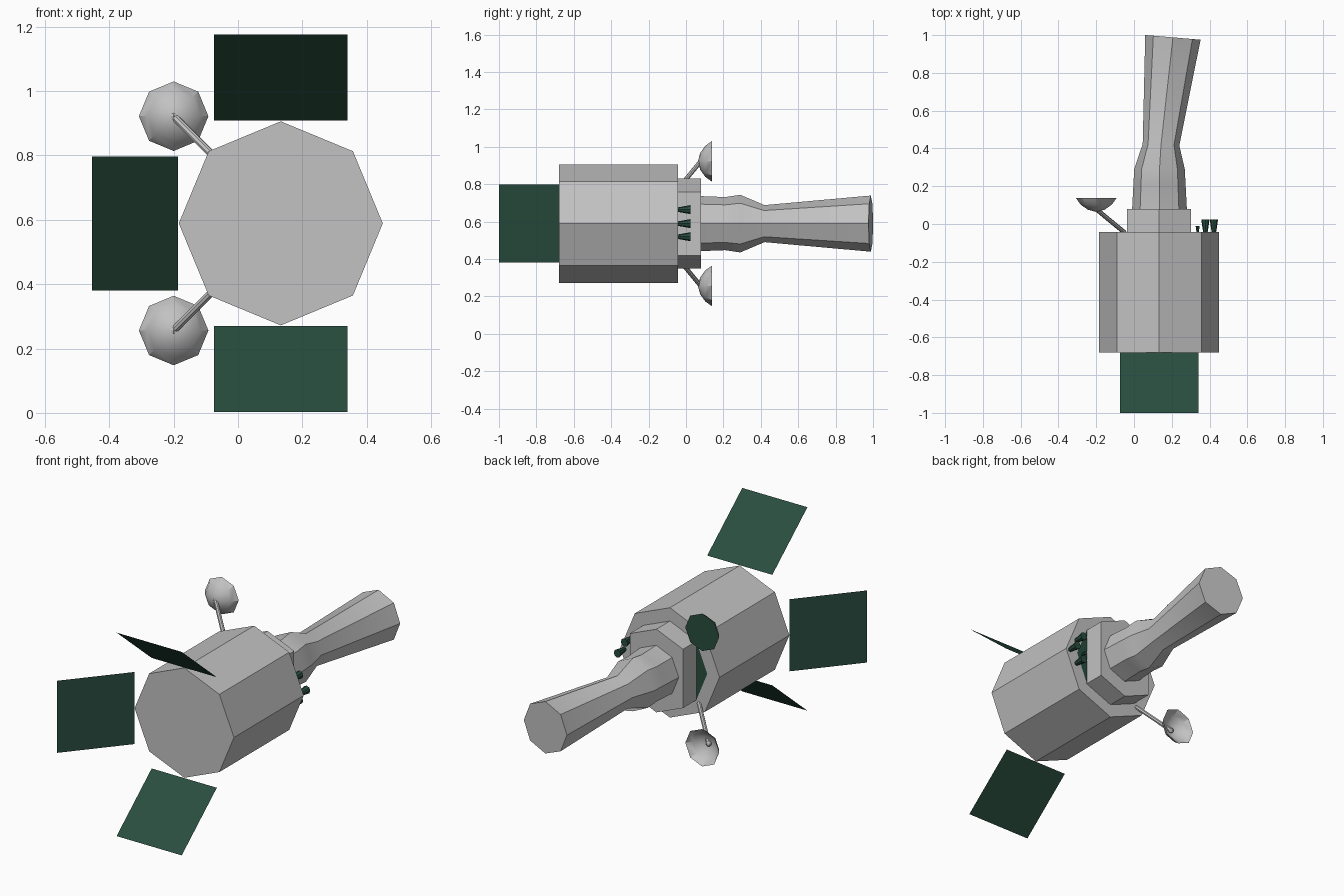
import bpy, bmesh, math
from mathutils import Vector

if "Cube" in bpy.data.objects:
    bpy.data.objects.remove(bpy.data.objects["Cube"], do_unlink=True)


def material(name, rgb):
    m = bpy.data.materials.new(name)
    m.use_nodes = True
    m.diffuse_color = (*rgb, 1)
    m.node_tree.nodes["Principled BSDF"].inputs["Base Color"].default_value = (*rgb, 1)
    return m


GREY = material("hull grey", (0.54, 0.54, 0.54))
GREEN = material("dark green", (0.022, 0.075, 0.05))
CX, CZ = 0.133, 0.589      # axis of the hull


def finish(name, bm, mat, smooth=False, closed=True):
    if closed:
        bmesh.ops.recalc_face_normals(bm, faces=bm.faces)
    me = bpy.data.meshes.new(name)
    bm.to_mesh(me)
    bm.free()
    ob = bpy.data.objects.new(name, me)
    bpy.context.collection.objects.link(ob)
    me.materials.append(mat)
    if smooth:
        bpy.ops.object.select_all(action='DESELECT')
        ob.select_set(True)
        bpy.context.view_layer.objects.active = ob
        bpy.ops.object.shade_smooth_by_angle(angle=math.radians(30))
    return ob


def loft(name, rings, mat, z=CZ, sides=8, caps=(True, True), flat=9, smooth=False):
    """Skin rings (x, y, radius x, radius z, tilt) set along y; flat limits the half width."""
    bm = bmesh.new()
    loops = []
    for x, y, rx, rz, tilt in rings:
        loop = []
        for i in range(sides):
            a = 2 * math.pi * i / sides
            dx = max(-flat, min(flat, rx * math.cos(a)))
            loop.append(bm.verts.new((x + dx * math.cos(tilt), y - dx * math.sin(tilt),
                                      z + rz * math.sin(a))))
        loops.append(loop)
    for a, b in zip(loops, loops[1:]):
        for i in range(sides):
            j = (i + 1) % sides
            bm.faces.new((a[i], a[j], b[j], b[i]))
    if caps[0]:
        bm.faces.new(loops[0])
    if caps[1]:
        bm.faces.new(loops[-1])
    return finish(name, bm, mat, smooth)


def sheet(name, points, mat):
    bm = bmesh.new()
    bm.faces.new([bm.verts.new(p) for p in points])
    return finish(name, bm, mat, closed=False)


def rod(name, a, b, r, mat):
    a, b = Vector(a), Vector(b)
    bm = bmesh.new()
    bmesh.ops.create_cone(bm, cap_ends=True, segments=8, radius1=r, radius2=r, depth=(b - a).length)
    rot = (b - a).to_track_quat('Z', 'Y').to_matrix()
    bmesh.ops.rotate(bm, verts=bm.verts, matrix=rot)
    bmesh.ops.translate(bm, verts=bm.verts, vec=(a + b) / 2)
    return finish(name, bm, mat)


# Octagonal hull and the narrower collar with flattened sides
loft("hull", [(CX, y, 0.317, 0.317, 0) for y in (-0.68, -0.043)], GREY)
loft("collar", [(CX, y, 0.24, 0.24, 0) for y in (-0.043, 0.08)], GREY, flat=0.17)

# Waisted tube that bends to one side
loft("tail_tube", [(0.135, 0.08, 0.145, 0.147, 0),
                   (0.135, 0.21, 0.138, 0.142, 0),
                   (0.135, 0.29, 0.134, 0.154, 0),
                   (0.143, 0.42, 0.097, 0.099, 0.04),
                   (0.206, 0.988, 0.147, 0.15, 0.085)], GREY, smooth=True)

# Triangular plates on the hull beside the collar
for side, s in (("left", 1), ("right", -1)):
    sheet(f"collar_plate_{side}", [(CX + s * 0.17, -0.041, CZ - s * 0.17),
                                   (CX + s * 0.17, -0.041, CZ + s * 0.17),
                                   (CX + s * 0.24, -0.041, CZ)], GREEN)

# Three flared solar panels; u points outward from the axis
for side, ux, uz in (("top", 0, 1), ("right", -1, 0), ("bottom", 0, -1)):
    def corner(r, w, y):
        return (CX + ux * r + uz * w, y, CZ + uz * r - ux * w)
    sheet(f"solar_panel_{side}", [corner(0.319, -0.208, -0.68), corner(0.319, 0.208, -0.68),
                                  corner(0.587, 0.208, -1.0), corner(0.587, -0.208, -1.0)], GREEN)

# Dishes on slanted arms, mirrored above and below the axis
for side, s in (("upper", 1), ("lower", -1)):
    z = CZ + s * 0.333
    loft(f"dish_{side}", [(-0.2, y, r, r, 0) for r, y in
                          ((0.012, 0.067), (0.045, 0.076), (0.083, 0.103), (0.108, 0.138))],
         GREY, z=z, caps=(True, False), smooth=True)
    rod(f"dish_arm_{side}", (-0.05, -0.045, CZ + s * 0.183), (-0.204, 0.082, z + s * 0.004), 0.012, GREY)
    bm = bmesh.new()
    bmesh.ops.create_uvsphere(bm, u_segments=8, v_segments=6, radius=0.015)
    bmesh.ops.translate(bm, verts=bm.verts, vec=(-0.2, 0.078, z))
    finish(f"dish_joint_{side}", bm, GREY)

# Green cover closing the upper dish
sheet("dish_cover_upper", [(-0.2 + 0.108 * math.cos(i * math.pi / 4), 0.138,
                            CZ + 0.333 - 0.108 * math.sin(i * math.pi / 4)) for i in range(8)][::-1], GREEN)

# Cluster of flared thrusters
for i, (x, dz, k) in enumerate(((0.378, 0.075, 1), (0.423, 0, 1), (0.378, -0.07, 1), (0.337, 0, 0.5))):
    loft(f"thruster_{i + 1}", [(x, -0.043, 0.012 * k, 0.012 * k, 0),
                               (x, -0.043 + 0.066 * k, 0.022 * k, 0.024 * k, 0)], GREEN, z=CZ + dz)
